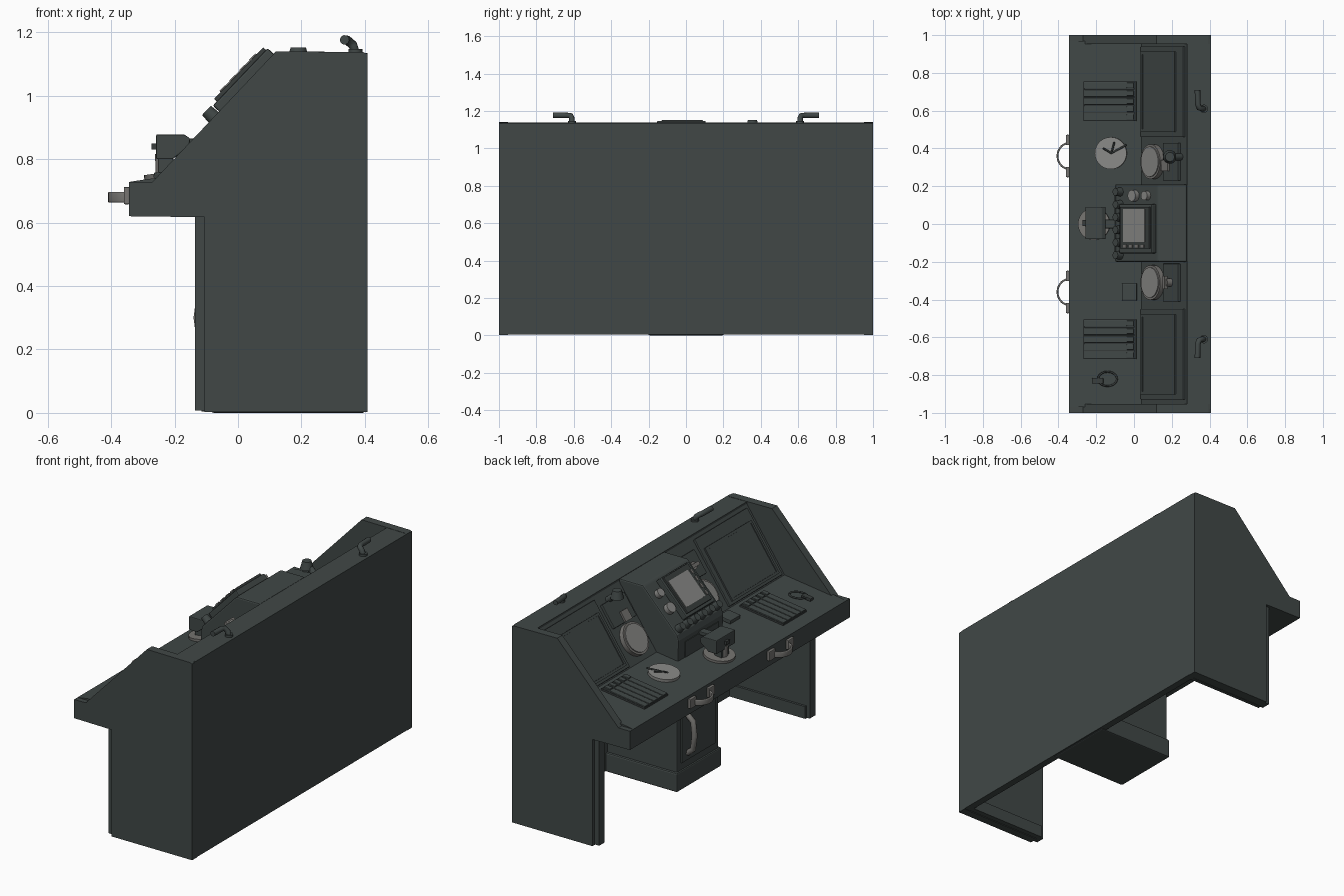
import bpy, bmesh, math
from mathutils import Matrix, Vector

if "Cube" in bpy.data.objects:
    bpy.data.objects.remove(bpy.data.objects["Cube"])


def material(name, rgb):
    m = bpy.data.materials.new(name)
    m.diffuse_color = (*rgb, 1)
    m.use_nodes = True
    m.node_tree.nodes["Principled BSDF"].inputs["Base Color"].default_value = m.diffuse_color
    return m


BODY = material("dark grey green", (0.052, 0.064, 0.062))
DARK = material("charcoal", (0.040, 0.047, 0.046))
METAL = material("warm grey metal", (0.18, 0.175, 0.165))
DIAL = material("light grey", (0.25, 0.25, 0.24))


def frame(x0, z0, x1, z1):
    """Local x runs up the slope, local y is world y, local z is the slope normal."""
    d = Vector((x1 - x0, 0, z1 - z0)).normalized()
    return Matrix(((d.x, 0, -d.z, x0), (0, 1, 0, 0), (d.z, 0, d.x, z0), (0, 0, 0, 1)))


WORLD = Matrix.Identity(4)
DESK = frame(-0.30, 0.735, 0.04, 0.78)
PANEL = frame(0.04, 0.78, 0.28, 1.125)
CONSOLE = frame(-0.09, 0.91, 0.12, 1.13)


def finish(name, bm, mat, bevel=0.0, smooth=False):
    bmesh.ops.recalc_face_normals(bm, faces=bm.faces[:])
    me = bpy.data.meshes.new(name)
    bm.to_mesh(me)
    bm.free()
    ob = bpy.data.objects.new(name, me)
    bpy.context.collection.objects.link(ob)
    me.materials.append(mat)
    if bevel:
        b = ob.modifiers.new("bevel", 'BEVEL')
        b.width, b.segments = bevel, 2
    if smooth:
        bpy.ops.object.select_all(action='DESELECT')
        ob.select_set(True)
        bpy.context.view_layer.objects.active = ob
        bpy.ops.object.shade_smooth_by_angle(angle=math.radians(35))
    return ob


def box(name, c, s, mat=BODY, f=WORLD, bevel=0.0):
    bm = bmesh.new()
    bmesh.ops.create_cube(bm, size=1, matrix=f @ Matrix.Translation(c) @ Matrix.Diagonal((*s, 1)))
    return finish(name, bm, mat, bevel)


def disc(name, c, r, h, mat=BODY, f=WORLD, r2=None, rot=WORLD):
    bm = bmesh.new()
    bmesh.ops.create_cone(bm, cap_ends=True, segments=28, radius1=r, radius2=r if r2 is None else r2,
                          depth=h, matrix=f @ Matrix.Translation(c) @ rot)
    return finish(name, bm, mat, smooth=True)


def prism(name, pts, y0, y1, mat=BODY, bevel=0.0):
    """Extrude an x-z outline along y."""
    bm = bmesh.new()
    face = bm.faces.new([bm.verts.new((x, y0, z)) for x, z in pts])
    ext = bmesh.ops.extrude_face_region(bm, geom=[face])
    bmesh.ops.translate(bm, vec=(0, y1 - y0, 0), verts=[v for v in ext["geom"] if isinstance(v, bmesh.types.BMVert)])
    return finish(name, bm, mat, bevel)


def tube(name, pts, r, mat=METAL, extrude=0.0):
    cu = bpy.data.curves.new(name, 'CURVE')
    cu.dimensions = '3D'
    cu.bevel_depth, cu.bevel_resolution, cu.extrude, cu.use_fill_caps = r, 3, extrude, True
    sp = cu.splines.new('POLY')
    sp.points.add(len(pts) - 1)
    for p, q in zip(sp.points, pts):
        p.co = (*q, 1)
    cu.materials.append(mat)
    ob = bpy.data.objects.new(name, cu)
    bpy.context.collection.objects.link(ob)
    return ob


# Cabinet: end cheeks, sloped worktop shell, back wall, knee-hole linings
cheek = [(0.408, 0.003), (0.408, 1.132), (0.395, 1.137), (0.12, 1.14), (-0.27, 0.728), (-0.343, 0.728),
         (-0.343, 0.62), (-0.105, 0.617), (-0.105, 0.003)]
shell = [(0.405, 0.62), (0.405, 1.135), (0.28, 1.137), (0.28, 1.125), (0.04, 0.78),
         (-0.30, 0.735), (-0.343, 0.728), (-0.343, 0.62)]
prism("worktop_shell", shell, -0.97, 0.97)
box("back_wall", (0.388, 0, 0.57), (0.04, 1.96, 1.13))
for s in (-1, 1):
    prism("end_cheek", cheek, s * 0.953, s * 1.0)
    box("leg_lining", (0.12, s * 0.958, 0.312), (0.51, 0.05, 0.61))
    box("leg_plinth", (0.13, s * 0.93, 0.04), (0.49, 0.02, 0.07))

# Centre pedestal with plinth, door and handle
box("pedestal", (0.16, 0, 0.33), (0.47, 0.38, 0.62), bevel=0.008)
box("pedestal_plinth", (0.158, 0, 0.055), (0.485, 0.405, 0.11), bevel=0.008)
box("pedestal_door", (-0.077, 0, 0.36), (0.01, 0.31, 0.42), BODY, bevel=0.003)
tube("pedestal_handle", [(-0.08, 0.1, 0.19), (-0.115, 0.1, 0.22), (-0.125, 0.1, 0.30),
                         (-0.115, 0.1, 0.38), (-0.08, 0.1, 0.41)], 0.016)

# Front grab handles
for s in (-1, 1):
    arc = [(-0.345 - 0.06 * math.sin(t), s * 0.36 + 0.068 * math.cos(t), 0.68)
           for t in [math.pi * (-0.08 + 1.16 * i / 16) for i in range(17)]]
    tube("grab_handle", arc, 0.005, extrude=0.012)
    for e in (-1, 1):
        box("grab_handle_mount", (-0.351, s * 0.36 + e * 0.085, 0.685), (0.018, 0.055, 0.055), METAL, bevel=0.004)

# Screens on the sloped panel
for s in (-1, 1):
    y = 0.70 if s > 0 else -0.69
    box("screen_housing", (0.205, y, 0.004), (0.395, 0.48, 0.018), f=PANEL, bevel=0.004)
    for e in (-1, 1):
        box("screen_frame_side", (0.18, y + e * 0.205, 0.016), (0.31, 0.014, 0.012), f=PANEL)
        box("screen_frame_rail", (0.18 + e * 0.15, y, 0.016), (0.014, 0.42, 0.012), f=PANEL)
    box("screen_glass", (0.18, y, 0.0145), (0.285, 0.395, 0.006), BODY, PANEL)

# Gauges and lamp units between screens and console
for y in (0.33, -0.31):
    disc("gauge_rim", (0.12, y, 0.012), 0.092, 0.03, METAL, PANEL)
    disc("gauge_face", (0.12, y, 0.029), 0.080, 0.008, DIAL, PANEL)
    box("lamp_plate", (0.29, y, 0.006), (0.14, 0.20, 0.02), f=PANEL, bevel=0.003)
tube("lamp_stem", [(0.26, 0.355, 1.07), (0.215, 0.355, 1.11), (0.19, 0.355, 1.125)], 0.018, BODY)
disc("lamp_head", (0.19, 0.355, 1.130), 0.036, 0.045, BODY, r2=0.024)
box("lamp_tag", (0.25, 0.31, 0.02), (0.06, 0.06, 0.014), METAL, PANEL)
disc("lamp_stalk", (0.29, -0.31, 0.025), 0.022, 0.05, METAL, PANEL)
box("lamp_bar", (0.29, -0.31, 0.05), (0.02, 0.07, 0.02), METAL, PANEL)

# Raised centre console
prism("console", [(0.30, 0.8), (0.28, 1.139), (0.13, 1.139), (0.12, 1.13), (-0.09, 0.91),
                  (-0.10, 0.88), (-0.095, 0.74), (0.1, 0.74)], -0.20, 0.21, bevel=0.008)
box("console_front_panel", (-0.099, 0, 0.81), (0.008, 0.30, 0.09), BODY)
box("display_body", (0.175, -0.025, 0.015), (0.25, 0.26, 0.036), f=CONSOLE, bevel=0.006)
box("display_bezel", (0.18, -0.02, 0.038), (0.225, 0.22, 0.014), DARK, CONSOLE, 0.003)
box("display_glass", (0.18, -0.008, 0.045), (0.165, 0.175, 0.006), DIAL, CONSOLE)
for i in range(4):
    box("display_key", (0.11 + i * 0.045, -0.117, 0.046), (0.024, 0.014, 0.008), METAL, CONSOLE)
for u, r in ((0.14, 0.030), (0.235, 0.024)):
    disc("console_knob", (u, 0.150, 0.012), r, 0.03, DIAL, CONSOLE)
for i in range(6):
    disc("console_button", (0.025, -0.165 + i * 0.067, 0.016), 0.024, 0.042, BODY, CONSOLE, 0.020)

# Throttle lever on the desk
disc("throttle_base", (0.09, 0, 0.006), 0.085, 0.016, METAL, DESK)
disc("throttle_stem", (0.075, 0, 0.04), 0.034, 0.07, METAL, DESK, 0.026)
prism("throttle_head", [(-0.258, 0.80), (-0.258, 0.878), (-0.17, 0.878), (-0.15, 0.865), (-0.155, 0.84),
                        (-0.205, 0.80)], -0.08, 0.09, bevel=0.004)
box("throttle_neck", (-0.228, 0.0, 0.78), (0.045, 0.07, 0.07), BODY)
box("throttle_arm", (-0.13, 0.0, 0.855), (0.08, 0.045, 0.02), BODY, bevel=0.003)
box("throttle_button", (-0.265, 0.005, 0.84), (0.014, 0.03, 0.02), DARK)

# Desk dial with needles
disc("desk_dial", (0.18, 0.375, 0.006), 0.085, 0.02, DIAL, DESK)
for a, l in ((0.5, 0.09), (1.3, 0.06), (2.6, 0.05)):
    tube("dial_lever", [(-0.12, 0.375, 0.772), (-0.12 + l * math.cos(a), 0.375 + l * math.sin(a), 0.79)], 0.005, DARK)

# Slatted trays
for y in (0.65, -0.61):
    box("tray", (0.175, y, 0.003), (0.28, 0.21, 0.014), DARK, DESK)
    for i in range(5):
        yy = y - 0.084 + i * 0.042
        box("tray_slat", (0.172, yy, 0.011), (0.27, 0.038, 0.012), f=DESK, bevel=0.003)
        box("tray_switch", (0.285, yy, 0.014), (0.04, 0.028, 0.02), f=DESK, bevel=0.004)

# Small desk items: looped cord, toggle box
tube("desk_cord", [(-0.14 + 0.05 * math.cos(t), -0.82 + 0.038 * math.sin(t), 0.763)
                   for t in [2 * math.pi * i / 20 for i in range(21)]], 0.005, DARK)
box("cord_plug", (0.11, -0.83, 0.010), (0.06, 0.03, 0.018), DARK, DESK, 0.004)
box("toggle_box", (0.28, -0.36, 0.010), (0.08, 0.09, 0.022), BODY, DESK, 0.004)

# Horn-shaped latches on the top ledge
for s in (-1, 1):
    disc("latch_base", (0.37, s * 0.61, 1.14), 0.022, 0.014, BODY)
    tube("latch_arm", [(0.37, s * 0.61, 1.135), (0.362, s * 0.61, 1.160), (0.345, s * 0.615, 1.174),
                       (0.338, s * 0.635, 1.176), (0.336, s * 0.71, 1.176)], 0.015, BODY)
